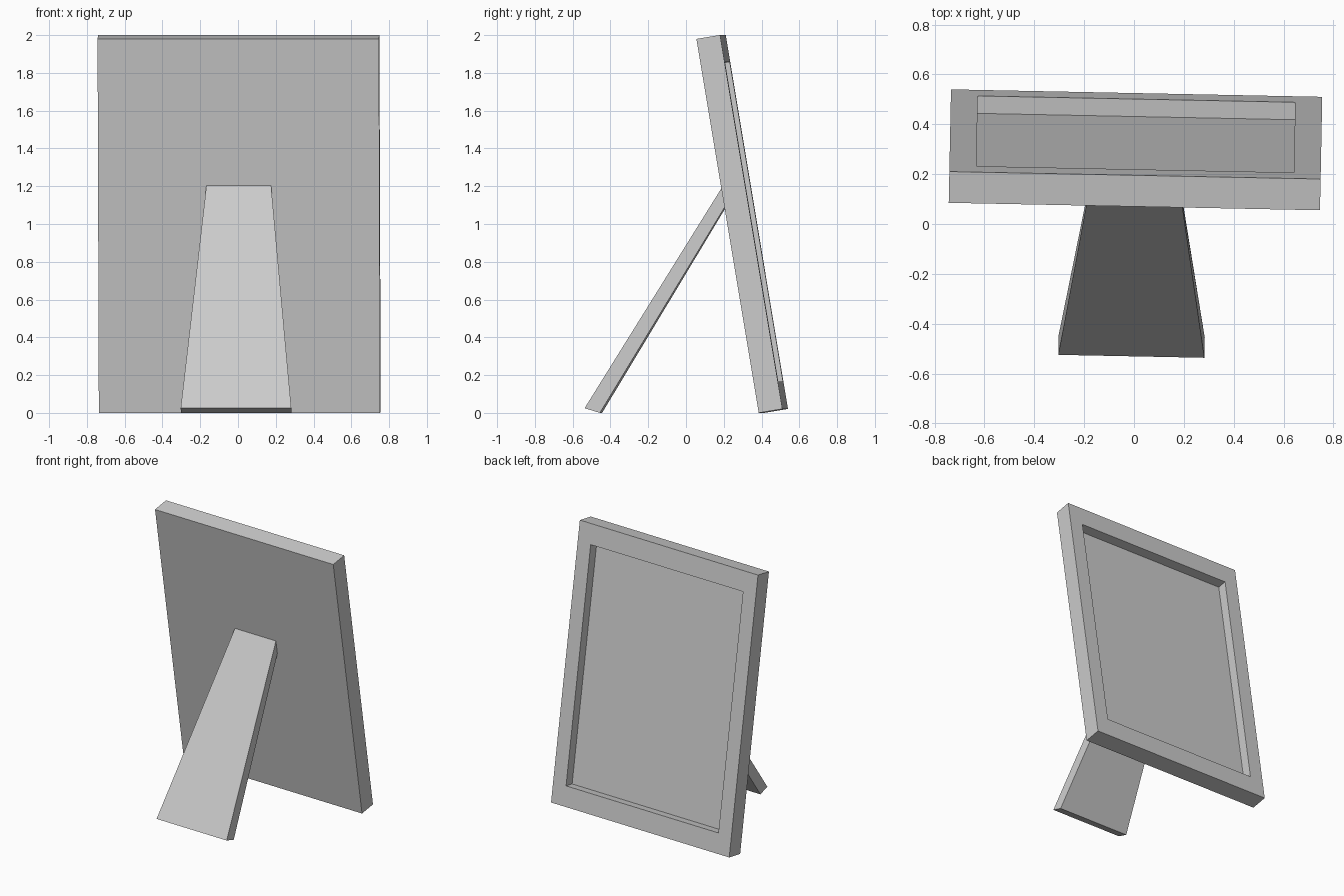
import bpy, bmesh
from math import radians
from mathutils import Matrix, Vector

if "Cube" in bpy.data.objects:
    bpy.data.objects.remove(bpy.data.objects["Cube"])

YAW = Matrix.Rotation(radians(-1.15), 4, 'Z')   # whole stand is turned slightly


def finish(bm, name, matrix):
    bmesh.ops.transform(bm, matrix=YAW @ matrix, verts=bm.verts)
    bmesh.ops.recalc_face_normals(bm, faces=bm.faces)
    mesh = bpy.data.meshes.new(name)
    bm.to_mesh(mesh)
    bm.free()
    obj = bpy.data.objects.new(name, mesh)
    bpy.context.collection.objects.link(obj)
    return obj


# Picture frame: a leaning slab with a recessed panel on its +y face
W, T, H = 1.49, 0.127, 2.007
DEPTH, SIDE, END = 0.071, 0.108, 0.146
bm = bmesh.new()
bmesh.ops.create_cube(bm, size=1, matrix=Matrix.Translation((0, T / 2, H / 2))
                      @ Matrix.Diagonal((W, T, H, 1)))
face = max(bm.faces, key=lambda f: f.calc_center_median().y)
face = bmesh.ops.extrude_discrete_faces(bm, faces=[face])['faces'][0]
bmesh.ops.scale(bm, verts=face.verts, vec=(1 - 2 * SIDE / W, 1, 1 - 2 * END / H),
                space=Matrix.Translation((0, 0, -H / 2)))
face = bmesh.ops.extrude_discrete_faces(bm, faces=[face])['faces'][0]
bmesh.ops.translate(bm, verts=face.verts, vec=(0, -DEPTH, 0))
finish(bm, "picture_frame", Matrix.Translation((0, 0.40, 0))
       @ Matrix.Rotation(radians(9.46), 4, 'X'))

# Easel leg: side profile (half width, y, z), tapering towards the top
profile = [(0.293, -0.531, 0.025), (0.293, -0.45, 0.0),
           (0.171, 0.218, 1.105), (0.171, 0.202, 1.207)]
bm = bmesh.new()
left = [bm.verts.new((-w, y, z)) for w, y, z in profile]
right = [bm.verts.new((w, y, z)) for w, y, z in profile]
bm.faces.new(left)
bm.faces.new(right[::-1])
for i in range(4):
    j = (i + 1) % 4
    bm.faces.new((left[i], right[i], right[j], left[j]))
finish(bm, "easel_leg", Matrix.Identity(4))
